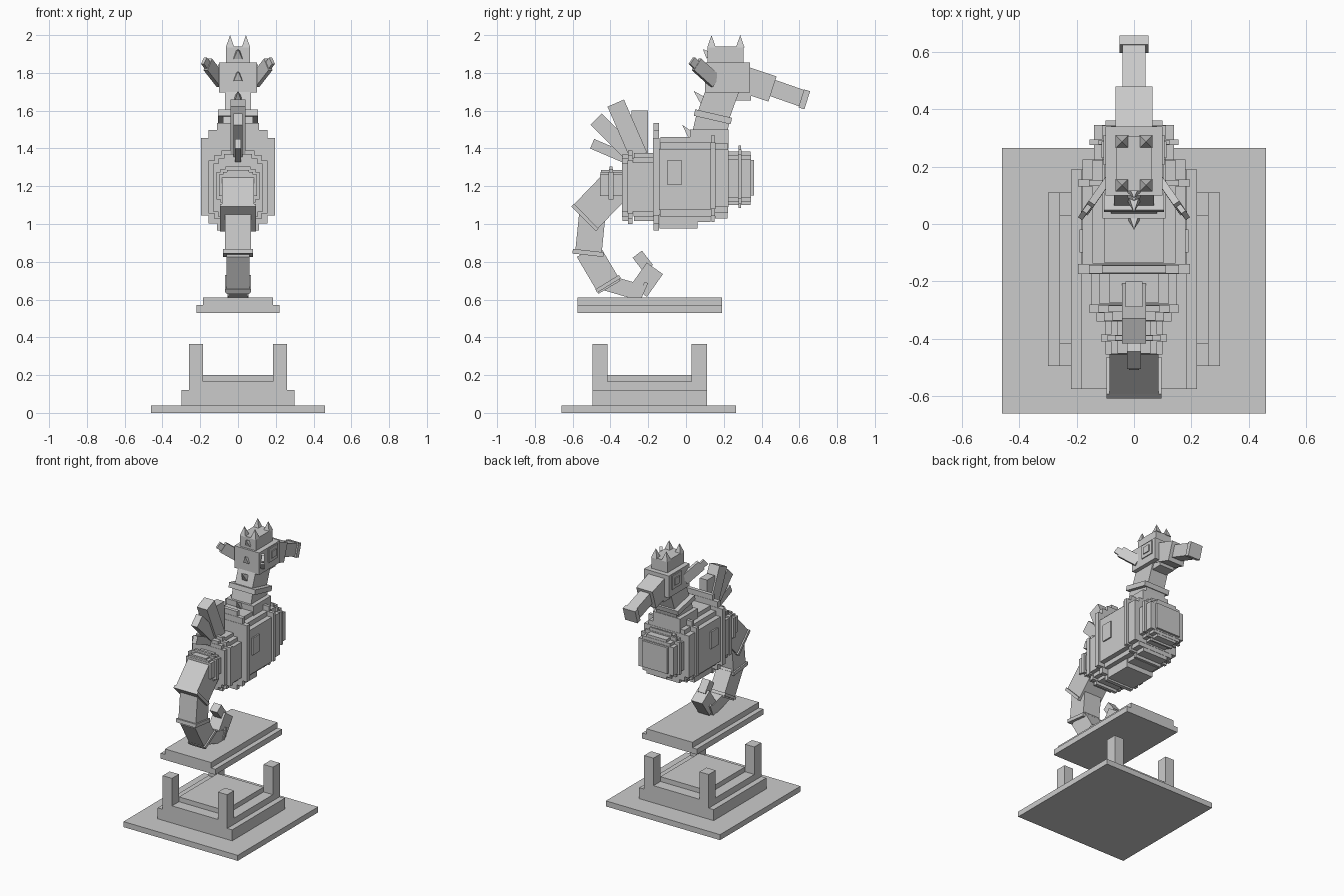
import bpy
import bmesh
from mathutils import Matrix, Vector

old = bpy.data.objects.get("Cube")
if old:
    bpy.data.objects.remove(old, do_unlink=True)

grey = bpy.data.materials.new("stone_grey")
grey.use_nodes = True
grey.diffuse_color = (0.6, 0.6, 0.6, 1)
grey.node_tree.nodes["Principled BSDF"].inputs["Base Color"].default_value = (0.6, 0.6, 0.6, 1)


def finish(name, bm):
    mesh = bpy.data.meshes.new(name)
    bm.to_mesh(mesh)
    bm.free()
    mesh.materials.append(grey)
    obj = bpy.data.objects.new(name, mesh)
    bpy.context.collection.objects.link(obj)
    return obj


def add_box(bm, x, y, z):
    lo, hi = Vector((x[0], y[0], z[0])), Vector((x[1], y[1], z[1]))
    size = hi - lo
    bmesh.ops.create_cube(bm, size=1, matrix=Matrix.Translation((lo + hi) / 2) @ Matrix.Diagonal((*size, 1)))


def box(name, hx, y, z):
    bm = bmesh.new()
    add_box(bm, (-hx, hx), y, z)
    return finish(name, bm)


def frame(a, b, side):
    """Matrix whose local x is the side, y runs from a to b."""
    along = (b - a).normalized()
    side = Vector(side).normalized()
    m = Matrix((side, along, side.cross(along))).transposed().to_4x4()
    m.translation = (a + b) / 2
    return m


def beam(name, a, b, depth, width, side=(1, 0, 0)):
    """Box from a to b; two-value points lie in the middle plane."""
    a, b = [Vector(p if len(p) == 3 else (0, *p)) for p in (a, b)]
    bm = bmesh.new()
    scale = Matrix.Diagonal((width, (b - a).length, depth, 1))
    bmesh.ops.create_cube(bm, size=1, matrix=frame(a, b, side) @ scale)
    return finish(name, bm)


def band(name, p, q, thick, width):
    """Thin strap whose long edge runs from p to q."""
    return beam(name, p, q, thick, width)


def stepped(name, y, z, hx):
    """Body slice with stair-step corners."""
    mid, half = (z[0] + z[1]) / 2, (z[1] - z[0]) / 2
    bm = bmesh.new()
    for k, (fx, fz) in enumerate(((1, 0.72), (0.8, 0.87), (0.57, 1))):
        inset = 0.002 * k
        add_box(bm, (-hx * fx, hx * fx), (y[0] + inset, y[1] - inset),
                (mid - half * fz, mid + half * fz))
    return finish(name, bm)


def spike(name, base, tip, radius):
    base, tip = Vector(base), Vector(tip)
    bm = bmesh.new()
    rot = (tip - base).to_track_quat('Z', 'Y').to_matrix().to_4x4()
    m = Matrix.Translation((base + tip) / 2) @ rot @ Matrix.Rotation(0.7854, 4, 'Z')
    bmesh.ops.create_cone(bm, cap_ends=True, segments=4, radius1=radius, radius2=0,
                          depth=(tip - base).length, matrix=m)
    return finish(name, bm)


# Pedestal with corner posts and a floating slab
box("base_plate", 0.46, (-0.66, 0.265), (0, 0.04))
box("base_tier", 0.30, (-0.495, 0.11), (0.04, 0.12))
box("base_step", 0.26, (-0.495, 0.11), (0.12, 0.165))
box("base_platform", 0.185, (-0.415, 0.03), (0.165, 0.2))
posts = bmesh.new()
for x in ((-0.26, -0.185), (0.185, 0.26)):
    for y in ((-0.495, -0.415), (0.03, 0.11)):
        add_box(posts, x, y, (0.12, 0.365))
finish("corner_posts", posts)
box("floating_slab", 0.22, (-0.575, 0.19), (0.53, 0.57))
box("floating_slab_top", 0.185, (-0.575, 0.19), (0.57, 0.61))

# Body slices from rump to chest
for name, y, z, hx in (
    ("tail_joint", (-0.455, -0.33), (1.125, 1.285), 0.10),
    ("tail_joint_ring", (-0.41, -0.385), (1.10, 1.305), 0.115),
    ("rump", (-0.34, -0.28), (1.015, 1.37), 0.13),
    ("rump_ring", (-0.31, -0.28), (1.0, 1.39), 0.155),
    ("rear_body", (-0.28, -0.16), (1.015, 1.375), 0.15),
    ("middle_ring", (-0.175, -0.14), (0.965, 1.535), 0.195),
    ("main_body", (-0.14, 0.135), (1.01, 1.46), 0.18),
    ("front_ring", (0.13, 0.155), (1.01, 1.5), 0.195),
    ("front_body", (0.15, 0.225), (1.03, 1.455), 0.18),
    ("chest", (0.22, 0.345), (1.10, 1.385), 0.14),
    ("chest_ring", (0.275, 0.295), (1.085, 1.415), 0.155),
):
    stepped(name, y, z, hx)
box("belly_plate", 0.11, (-0.14, 0.06), (0.975, 1.05))
box("chest_plate", 0.10, (0.34, 0.36), (1.15, 1.34))
box("side_panels", 0.19, (-0.10, -0.02), (1.21, 1.335))

# Neck
box("shoulder", 0.11, (0.02, 0.225), (1.4, 1.5))
beam("lower_neck", (0.11, 1.42), (0.143, 1.56), 0.18, 0.16)
band("collar", (0.045, 1.59), (0.24, 1.545), 0.035, 0.21)
beam("upper_neck", (0.14, 1.56), (0.205, 1.74), 0.17, 0.14)

# Head, eyes and snout
box("head", 0.10, (0.10, 0.34), (1.695, 1.855))
box("head_top", 0.063, (0.115, 0.305), (1.85, 1.94))
box("eye_frames", 0.107, (0.205, 0.31), (1.745, 1.845))
box("eyes", 0.114, (0.23, 0.287), (1.77, 1.82))
box("chin", 0.06, (0.26, 0.345), (1.655, 1.7))
beam("snout_base", (0.29, 1.77), (0.458, 1.715), 0.14, 0.13)
beam("snout_tube", (0.43, 1.73), (0.63, 1.66), 0.09, 0.08)
beam("snout_tip", (0.61, 1.665), (0.642, 1.655), 0.10, 0.10)

# Crown and back spikes
for x in (-0.042, 0.042):
    for y in (0.135, 0.287):
        spike("crown_spike", (x, y, 1.935), (x, y, 2.0), 0.032)
for base, tip in (
    ((0.125, 1.89), (0.09, 1.925)),
    ((0.11, 1.77), (0.08, 1.81)),
    ((0.095, 1.65), (0.04, 1.705)),
    ((0.035, 1.46), (-0.02, 1.525)),
):
    spike("back_spike", (0, *base), (0, *tip), 0.032)

# Ear fins
for s in (-1, 1):
    normal = (0.12 * s, 0.08, 0)
    beam("ear_fin", (0.09 * s, 0.155, 1.755), (0.16 * s, 0.055, 1.845), 0.075, 0.025, normal)
    beam("ear_fin_tip", (0.15 * s, 0.07, 1.825), (0.18 * s, 0.03, 1.865), 0.045, 0.018, normal)

# Fan of boards on the back
for root, end, depth, width in (
    ((-0.245, 1.36), (-0.245, 1.6), 0.088, 0.06),
    ((-0.25, 1.36), (-0.372, 1.64), 0.095, 0.082),
    ((-0.28, 1.36), (-0.475, 1.555), 0.085, 0.05),
    ((-0.31, 1.345), (-0.497, 1.425), 0.055, 0.034),
):
    beam("back_fin_board", root, end, depth, width)

# Curled tail
for a, b, depth, width in (
    ((-0.385, 1.19), (-0.53, 1.04), 0.18, 0.17),
    ((-0.495, 1.06), (-0.517, 0.845), 0.14, 0.14),
    ((-0.52, 0.86), (-0.405, 0.665), 0.135, 0.12),
    ((-0.425, 0.69), (-0.235, 0.635), 0.085, 0.10),
    ((-0.25, 0.645), (-0.165, 0.765), 0.105, 0.09),
    ((-0.2, 0.765), (-0.258, 0.84), 0.062, 0.06),
):
    beam("tail_segment", a, b, depth, width)
band("tail_band_upper", (-0.60, 1.1), (-0.47, 0.968), 0.02, 0.19)
band("tail_band_middle", (-0.60, 0.856), (-0.437, 0.838), 0.025, 0.16)
band("tail_band_lower", (-0.475, 0.645), (-0.35, 0.722), 0.02, 0.14)
band("tail_band_end", (-0.245, 0.612), (-0.21, 0.69), 0.02, 0.11)
